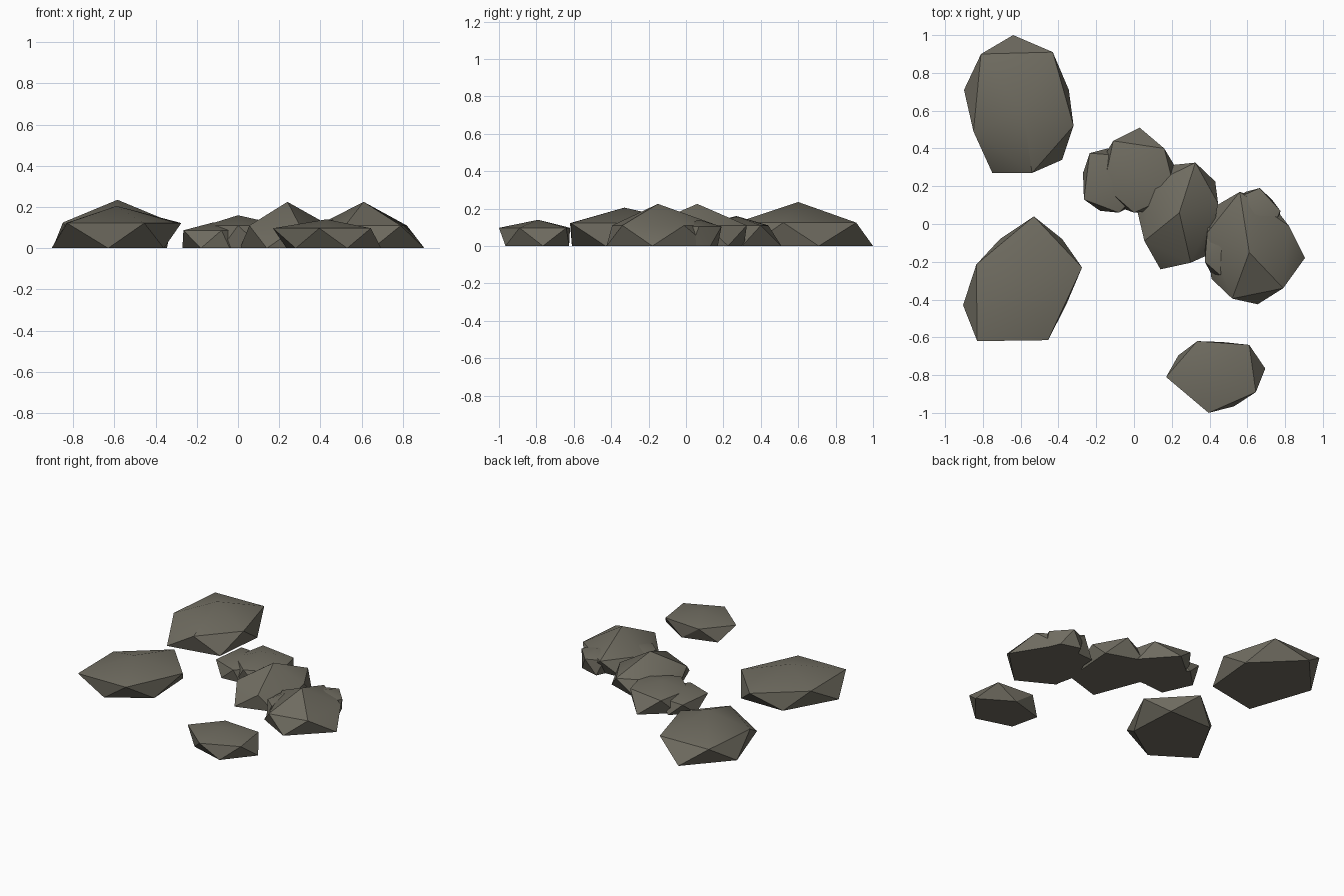
import bpy, bmesh, math

stone = bpy.data.materials.new("warm grey stone")
stone.diffuse_color = (0.16, 0.15, 0.118, 1)


def rock(name, apex, ring_z, ring, base):
    """Faceted stone: apex, five shoulder points, five ground points, wrapped in a hull."""
    bm = bmesh.new()
    pts = [apex] + [(x, y, ring_z) for x, y in ring] + [(x, y, 0) for x, y in base]
    for p in pts:
        bm.verts.new(p)
    res = bmesh.ops.convex_hull(bm, input=bm.verts[:])
    junk = [v for v in bm.verts if not v.link_faces]
    bmesh.ops.delete(bm, geom=junk, context='VERTS')
    bmesh.ops.recalc_face_normals(bm, faces=bm.faces[:])
    # merge the flat underside into one face
    bmesh.ops.dissolve_limit(bm, angle_limit=math.radians(1), verts=bm.verts[:], edges=bm.edges[:])
    me = bpy.data.meshes.new(name)
    bm.to_mesh(me)
    bm.free()
    me.materials.append(stone)
    ob = bpy.data.objects.new(name, me)
    bpy.context.collection.objects.link(ob)
    bpy.ops.object.select_all(action='DESELECT')
    ob.select_set(True)
    bpy.context.view_layer.objects.active = ob
    bpy.ops.object.shade_smooth_by_angle(angle=math.radians(30))


# separate stones
rock("back_left_rock", (-0.585, 0.6, 0.235), 0.125,
     [(-0.43, 0.91), (-0.81, 0.9), (-0.85, 0.49), (-0.54, 0.27), (-0.32, 0.52)],
     [(-0.64, 1.0), (-0.9, 0.71), (-0.75, 0.27), (-0.38, 0.34), (-0.345, 0.71)])
rock("left_rock", (-0.59, -0.33, 0.205), 0.122,
     [(-0.275, -0.23), (-0.455, -0.615), (-0.83, -0.62), (-0.835, -0.215), (-0.53, 0.04)],
     [(-0.905, -0.43), (-0.38, -0.08), (-0.63, -0.61), (-0.36, -0.43), (-0.71, -0.08)])
rock("front_rock", (0.43, -0.79, 0.14), 0.097,
     [(0.17, -0.81), (0.395, -1.0), (0.645, -0.89), (0.61, -0.64), (0.335, -0.62)],
     [(0.235, -0.695), (0.28, -0.89), (0.53, -0.965), (0.695, -0.765), (0.47, -0.625)])

# overlapping cluster
rock("cluster_back_rock", (0.0, 0.27, 0.16), 0.11,
     [(-0.11, 0.44), (0.16, 0.40), (0.22, 0.16), (0.0, 0.06), (-0.16, 0.2)],
     [(0.03, 0.51), (0.22, 0.3), (0.12, 0.07), (-0.08, 0.09), (-0.17, 0.34)])
rock("cluster_back_pebble", (-0.12, 0.22, 0.125), 0.087,
     [(-0.265, 0.13), (-0.235, 0.375), (-0.04, 0.36), (0.02, 0.16), (-0.08, 0.06)],
     [(-0.27, 0.27), (-0.14, 0.4), (0.03, 0.26), (-0.04, 0.08), (-0.18, 0.07)])
rock("cluster_middle_rock", (0.24, 0.06, 0.225), 0.11,
     [(0.09, 0.21), (0.325, 0.325), (0.445, 0.11), (0.3, -0.205), (0.055, -0.09)],
     [(0.01, 0.1), (0.18, 0.31), (0.43, 0.225), (0.4, -0.16), (0.14, -0.24)])
rock("cluster_front_rock", (0.61, -0.15, 0.225), 0.11,
     [(0.56, 0.17), (0.82, -0.01), (0.79, -0.34), (0.52, -0.395), (0.385, -0.05)],
     [(0.72, 0.12), (0.905, -0.18), (0.655, -0.425), (0.41, -0.29), (0.44, 0.1)])
rock("cluster_right_pebble", (0.65, 0.07, 0.14), 0.105,
     [(0.665, 0.19), (0.775, 0.07), (0.72, -0.05), (0.57, -0.05), (0.55, 0.14)],
     [(0.73, 0.13), (0.77, 0.03), (0.64, -0.07), (0.53, 0.04), (0.59, 0.17)])
rock("cluster_left_pebble", (0.46, -0.13, 0.14), 0.1,
     [(0.375, -0.2), (0.455, -0.27), (0.55, -0.15), (0.5, 0.0), (0.39, -0.02)],
     [(0.41, -0.265), (0.52, -0.22), (0.54, -0.06), (0.44, 0.02), (0.375, -0.11)])
